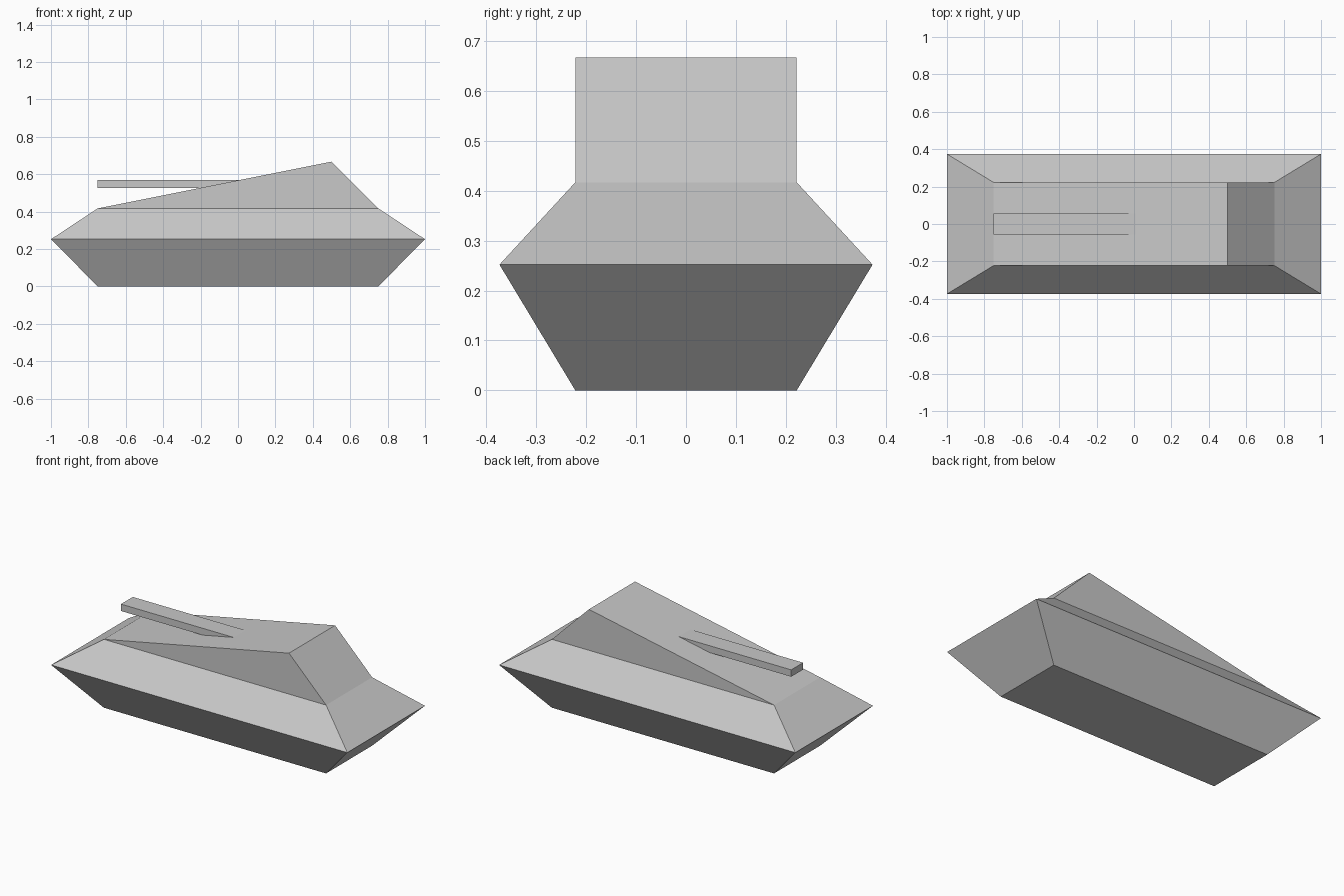
import bpy
import bmesh

if "Cube" in bpy.data.objects:
    bpy.data.objects.remove(bpy.data.objects["Cube"])

grey = bpy.data.materials.new("light_grey")
grey.diffuse_color = (0.578, 0.578, 0.578, 1.0)
grey.use_nodes = True
grey.node_tree.nodes["Principled BSDF"].inputs["Base Color"].default_value = grey.diffuse_color


def loft(name, rings):
    """Skin a stack of matching rings and cap both ends."""
    bm = bmesh.new()
    loops = [[bm.verts.new(p) for p in ring] for ring in rings]
    n = len(loops[0])
    for a, b in zip(loops, loops[1:]):
        for i in range(n):
            j = (i + 1) % n
            bm.faces.new((a[i], a[j], b[j], b[i]))
    bm.faces.new(loops[0][::-1])
    bm.faces.new(loops[-1])
    bmesh.ops.recalc_face_normals(bm, faces=bm.faces[:])
    mesh = bpy.data.meshes.new(name)
    bm.to_mesh(mesh)
    bm.free()
    mesh.materials.append(grey)
    obj = bpy.data.objects.new(name, mesh)
    bpy.context.collection.objects.link(obj)
    return obj


def rect(hx, hy, z):
    return [(-hx, -hy, z), (hx, -hy, z), (hx, hy, z), (-hx, hy, z)]


def extrude_profile(name, profile, hy):
    """Extrude an x-z outline across the width."""
    return loft(name, [[(x, y, z) for x, z in profile] for y in (-hy, hy)])


# Hull, widest at the middle ridge
loft("hull", [rect(0.75, 0.222, 0), rect(1.0, 0.374, 0.252), rect(0.75, 0.222, 0.417)])

# Wedge-shaped turret rising towards the rear
extrude_profile("turret", [(-0.75, 0.417), (0.75, 0.417), (0.5, 0.667)], 0.222)

# Square gun barrel running into the sloped turret face
extrude_profile("gun_barrel", [(-0.75, 0.527), (0.2, 0.527), (0.2, 0.569), (-0.75, 0.569)], 0.057)
